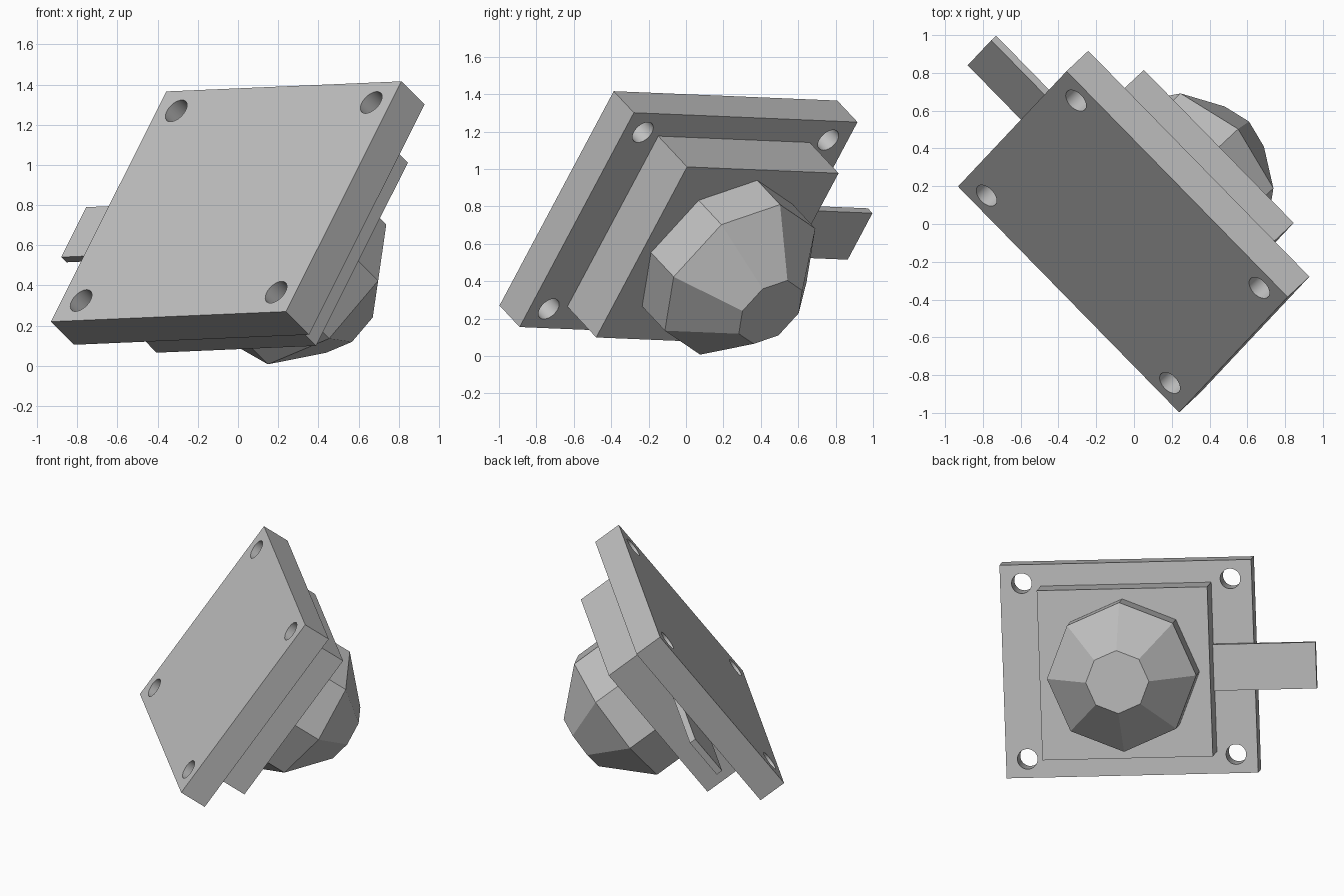
import bpy
import bmesh
from math import pi
from mathutils import Matrix, Vector

if "Cube" in bpy.data.objects:
    bpy.data.objects.remove(bpy.data.objects["Cube"], do_unlink=True)

# Single plain colour
grey = bpy.data.materials.new("light grey")
grey.use_nodes = True
colour = (0.53, 0.53, 0.53, 1)
grey.diffuse_color = colour
grey.node_tree.nodes["Principled BSDF"].inputs["Base Color"].default_value = colour

# Tilted frame: x along the plate, y up its slope, z out towards the knob
along = Vector((-0.699, 0.714, -0.030)).normalized()
slope = Vector((0.402, 0.433, 0.807))
slope = (slope - along * slope.dot(along)).normalized()
out = along.cross(slope)
TILT = Matrix((along, slope, out)).transposed().to_4x4()
TILT.translation = (-0.059, -0.094, 0.818)

PLATE_T, BLOCK_TOP = 0.195, 0.474


def add_object(name, bm):
    mesh = bpy.data.meshes.new(name)
    bmesh.ops.recalc_face_normals(bm, faces=bm.faces)
    bm.to_mesh(mesh)
    bm.free()
    mesh.materials.append(grey)
    obj = bpy.data.objects.new(name, mesh)
    obj.matrix_world = TILT
    bpy.context.collection.objects.link(obj)
    return obj


def box(name, x0, x1, half_y, z0, z1):
    bm = bmesh.new()
    place = Matrix.Translation(((x0 + x1) / 2, 0, (z0 + z1) / 2))
    size = Matrix.Diagonal((x1 - x0, 2 * half_y, z1 - z0, 1))
    bmesh.ops.create_cube(bm, size=1, matrix=place @ size)
    return add_object(name, bm)


def prism(bm, sides, r0, r1, z0, z1, x=0, y=0, turn=0):
    place = Matrix.Translation((x, y, (z0 + z1) / 2)) @ Matrix.Rotation(turn, 4, "Z")
    bmesh.ops.create_cone(bm, cap_ends=True, segments=sides, radius1=r0,
                          radius2=r1, depth=z1 - z0, matrix=place)


# Mounting plate with a bolt hole in each corner
plate = box("mounting_plate", -0.837, 0.837, 0.71, 0, PLATE_T)
bm = bmesh.new()
for sx in (-1, 1):
    for sy in (-1, 1):
        prism(bm, 32, 0.067, 0.067, -0.1, 0.3, sx * 0.694, sy * 0.585)
cutter = add_object("hole_cutter", bm)
cutter.hide_render = True
cut = plate.modifiers.new("holes", "BOOLEAN")
cut.operation = "DIFFERENCE"
cut.solver = "EXACT"
cut.object = cutter
bpy.ops.object.select_all(action="DESELECT")
bpy.context.view_layer.objects.active = plate
plate.select_set(True)
bpy.ops.object.modifier_apply(modifier=cut.name)
bpy.data.objects.remove(cutter, do_unlink=True)
bpy.ops.object.shade_smooth_by_angle(angle=pi / 6)

# Square housing and the flat bolt sliding out of its side
box("housing_block", -0.567, 0.567, 0.565, PLATE_T, BLOCK_TOP)
box("latch_bar", 0.5, 1.25, 0.154, PLATE_T, PLATE_T + 0.044)

# Eight-sided knob: straight collar, then a tapered cap
bm = bmesh.new()
rings = []
for radius, height in ((0.497, 0), (0.497, 0.22), (0.21, 0.515)):
    ring = bmesh.ops.create_circle(bm, segments=8, radius=radius,
                                   matrix=Matrix.Translation((0, 0, BLOCK_TOP + height)))["verts"]
    rings.append(ring)
for low, high in zip(rings, rings[1:]):
    for i in range(8):
        j = (i + 1) % 8
        bm.faces.new((low[i], low[j], high[j], high[i]))
bm.faces.new(rings[0])
bm.faces.new(rings[-1])
add_object("knob", bm)
